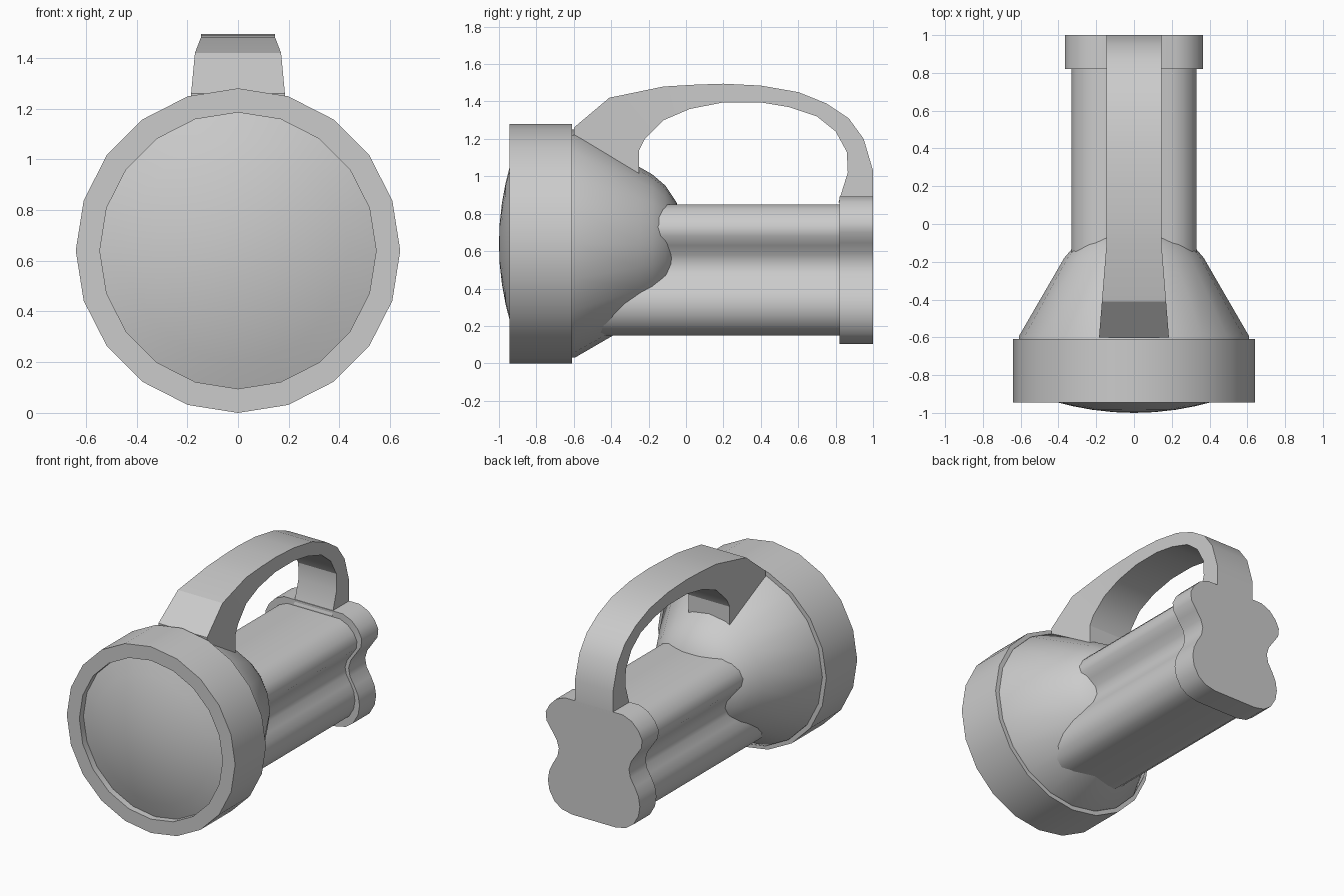
import bpy, bmesh, math

if "Cube" in bpy.data.objects:
    bpy.data.objects.remove(bpy.data.objects["Cube"], do_unlink=True)

GREY = (0.6, 0.6, 0.6, 1)
grey = bpy.data.materials.new("light_grey")
grey.use_nodes = True
grey.diffuse_color = GREY
grey.node_tree.nodes["Principled BSDF"].inputs["Base Color"].default_value = GREY

AXIS_Z = 0.64
SIDES = 20


def finish(name, bm, angle=32):
    """Turn a bmesh into a shaded object with the grey material."""
    bmesh.ops.remove_doubles(bm, verts=bm.verts, dist=0.0001)
    bmesh.ops.recalc_face_normals(bm, faces=bm.faces)
    mesh = bpy.data.meshes.new(name)
    bm.to_mesh(mesh)
    bm.free()
    mesh.materials.append(grey)
    mesh.shade_smooth()
    mesh.set_sharp_from_angle(angle=math.radians(angle))
    obj = bpy.data.objects.new(name, mesh)
    bpy.context.collection.objects.link(obj)
    return obj


def revolve(name, profile):
    """Spin (radius, y) points about the lamp axis."""
    bm = bmesh.new()
    verts = [bm.verts.new((0, y, AXIS_Z + r)) for r, y in profile]
    edges = [bm.edges.new(pair) for pair in zip(verts, verts[1:])]
    bmesh.ops.spin(bm, geom=verts + edges, cent=(0, 0, AXIS_Z), axis=(0, 1, 0),
                   angle=math.tau, steps=SIDES, use_duplicate=False)
    return finish(name, bm)


def extrude(name, outline, y0, y1):
    """Extrude an (x, z) outline along y."""
    bm = bmesh.new()
    face = bm.faces.new([bm.verts.new((x, y0, z)) for x, z in outline])
    moved = bmesh.ops.extrude_face_region(bm, geom=[face])["geom"]
    # keep the starting end closed
    bmesh.ops.translate(bm, vec=(0, y1 - y0, 0),
                        verts=[g for g in moved if isinstance(g, bmesh.types.BMVert)])
    bmesh.ops.holes_fill(bm, edges=bm.edges)
    return finish(name, bm, 45)


# Lamp head: bezel ring, domed lens and rounded reflector housing
revolve("bezel_ring", [(0.545, -0.89), (0.545, -0.945), (0.64, -0.945),
                       (0.64, -0.61), (0.58, -0.61)])
lens = [(0.545 * t, -1 + 0.1 * t * t) for t in (0, 0.2, 0.4, 0.6, 0.8, 1)]
revolve("lens", lens)
revolve("reflector_housing", [(0.61, -0.63), (0.61, -0.595), (0.41, -0.25), (0.37, -0.18),
                              (0.31, -0.11), (0.22, -0.05), (0.1, -0.02), (0, -0.01)])

# Battery case: pinched, four-lobed section mirrored left to right
half = [(0.2, 0.85), (0.26, 0.825), (0.305, 0.78), (0.33, 0.73), (0.325, 0.68),
        (0.29, 0.63), (0.255, 0.58), (0.24, 0.53), (0.25, 0.48), (0.28, 0.43),
        (0.305, 0.38), (0.315, 0.32), (0.305, 0.26), (0.27, 0.2), (0.22, 0.165),
        (0.15, 0.15)]
section = half + [(-x, z) for x, z in reversed(half)]
extrude("battery_case", section, -0.5, 0.9)
cap = [(x * 1.11, 0.497 + (z - 0.5) * 1.125) for x, z in section]
extrude("end_cap", cap, 0.82, 1.0)

# Carrying handle: paired outer and inner (y, z) points, flared towards the front
outer = [(-0.6, 1.17), (-0.6, 1.26), (-0.41, 1.42), (-0.12, 1.48), (0.05, 1.49),
         (0.2, 1.495), (0.4, 1.485), (0.6, 1.45), (0.75, 1.39), (0.87, 1.31),
         (0.95, 1.2), (1, 1.03), (1, 0.86)]
inner = [(-0.25, 0.96), (-0.25, 1.14), (-0.22, 1.2), (-0.12, 1.3), (0.02, 1.36),
         (0.2, 1.395), (0.4, 1.395), (0.55, 1.37), (0.7, 1.32), (0.8, 1.24),
         (0.86, 1.13), (0.865, 1.02), (0.815, 0.86)]
bm = bmesh.new()
loops = []
for o, i in zip(outer, inner):
    ring = []
    for (y, z), side in ((o, -1), (o, 1), (i, 1), (i, -1)):
        width = 0.145 + 0.08 * max(0, -0.1 - y)
        ring.append(bm.verts.new((side * width, y, z)))
    loops.append(ring)
for a, b in zip(loops, loops[1:]):
    for k in range(4):
        n = (k + 1) % 4
        bm.faces.new((a[k], a[n], b[n], b[k]))
bm.faces.new(loops[0])
bm.faces.new(loops[-1])
finish("carrying_handle", bm, 25)
